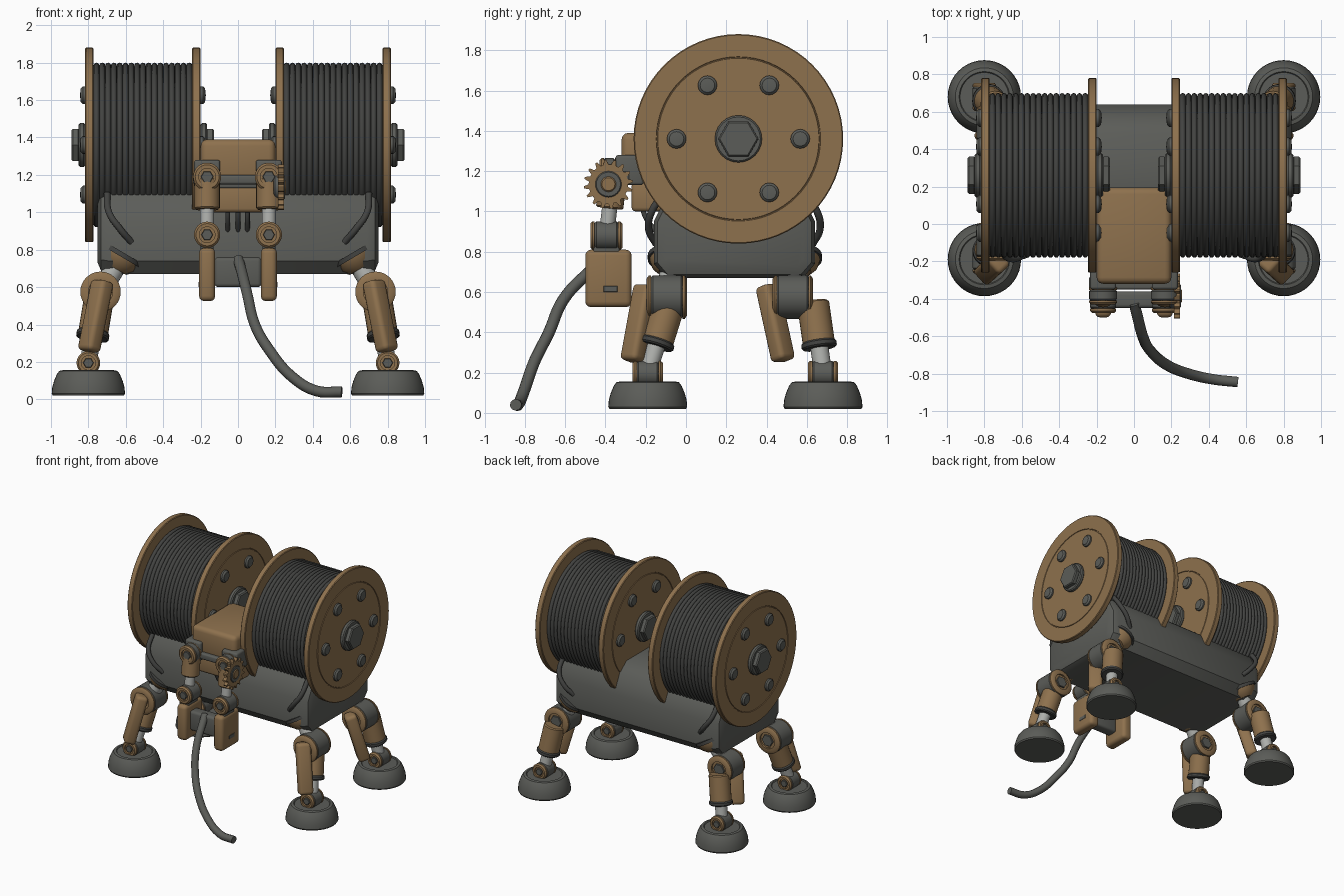
import bpy, bmesh, math
from mathutils import Vector

if "Cube" in bpy.data.objects:
    bpy.data.objects.remove(bpy.data.objects["Cube"])


def material(name, r, g, b):
    m = bpy.data.materials.new(name)
    m.use_nodes = True
    m.diffuse_color = (r, g, b, 1)
    m.node_tree.nodes["Principled BSDF"].inputs["Base Color"].default_value = (r, g, b, 1)
    return m


BROWN = material("ochre brown", 0.27, 0.165, 0.075)
GREY = material("steel grey", 0.105, 0.108, 0.098)
DARK = material("dark grey", 0.055, 0.056, 0.053)
LIGHT = material("bare metal", 0.42, 0.43, 0.41)


def finish(name, bm, mat):
    bmesh.ops.recalc_face_normals(bm, faces=bm.faces)
    me = bpy.data.meshes.new(name)
    bm.to_mesh(me)
    bm.free()
    me.materials.append(mat)
    for p in me.polygons:
        p.use_smooth = True
    me.set_sharp_from_angle(angle=math.radians(35))
    ob = bpy.data.objects.new(name, me)
    bpy.context.collection.objects.link(ob)
    return ob


def lathe(name, profile, origin, axis, mat, sides=32):
    """Turn (radius, height) points around an axis."""
    bm = bmesh.new()
    vs = [bm.verts.new((r, 0, h)) for r, h in profile]
    es = [bm.edges.new(p) for p in zip(vs, vs[1:])]
    bmesh.ops.spin(bm, geom=vs + es, cent=(0, 0, 0), axis=(0, 0, 1),
                   angle=math.tau, steps=sides)
    bmesh.ops.remove_doubles(bm, verts=bm.verts, dist=1e-5)
    bmesh.ops.dissolve_degenerate(bm, edges=bm.edges, dist=1e-5)
    ob = finish(name, bm, mat)
    ob.rotation_euler = Vector(axis).to_track_quat('Z', 'Y').to_euler()
    ob.location = origin
    return ob


def rod(name, a, b, r, mat, sides=24, edge=0.008):
    """Cylinder between two points with a small edge chamfer."""
    a, b = Vector(a), Vector(b)
    n = (b - a).length
    return lathe(name, [(0, 0), (r - edge, 0), (r, edge), (r, n - edge), (r - edge, n), (0, n)],
                 a, b - a, mat, sides)


def box(name, lo, hi, mat, bevel=0.02, segments=3):
    lo, hi = Vector(lo), Vector(hi)
    bm = bmesh.new()
    bmesh.ops.create_cube(bm, size=1)
    for v in bm.verts:
        v.co = (lo + hi) / 2 + v.co * (hi - lo)
    bmesh.ops.bevel(bm, geom=bm.edges[:], offset=bevel, segments=segments,
                    profile=0.5, affect='EDGES')
    return finish(name, bm, mat)


def tube(name, points, r, mat):
    cu = bpy.data.curves.new(name, 'CURVE')
    cu.dimensions = '3D'
    cu.bevel_depth, cu.bevel_resolution, cu.resolution_u = r, 3, 6
    cu.use_fill_caps = True
    sp = cu.splines.new('BEZIER')
    sp.bezier_points.add(len(points) - 1)
    for bp, p in zip(sp.bezier_points, points):
        bp.co = p
        bp.handle_left_type = bp.handle_right_type = 'AUTO'
    cu.materials.append(mat)
    ob = bpy.data.objects.new(name, cu)
    bpy.context.collection.objects.link(ob)
    return ob


def pivot(name, x, y0, y1, z, r):
    """Joint along y: grey barrel, brown end rings and grey bolts."""
    t = 0.022
    rod(name + "_barrel", (x, y0 + t, z), (x, y1 - t, z), r, GREY)
    for y, d in ((y0 + t, -1), (y1 - t, 1)):
        lathe(name + "_ring", [(0, 0), (r, 0), (r, t * .5), (r * .85, t), (r * .6, t),
                               (r * .6, t * .4), (0, t * .4)], (x, y, z), (0, d, 0), BROWN)
        rod(name + "_bolt", (x, y, z), (x, y + d * t, z), r * .45, GREY, 6, 0.003)


# Body: faceted tank with chamfered ends
profile = [(-.10, .67), (-.16, .74), (-.16, .95), (-.09, 1.09), (0, 1.16),
           (.48, 1.16), (.57, 1.09), (.64, .95), (.64, .74), (.58, .67)]
bm = bmesh.new()
end = bm.faces.new([bm.verts.new((-.75, y, z)) for y, z in profile])
ext = bmesh.ops.extrude_face_region(bm, geom=[end])
bmesh.ops.translate(bm, vec=(1.5, 0, 0), verts=[g for g in ext["geom"] if isinstance(g, bmesh.types.BMVert)])
rims = [e for e in bm.edges if abs(e.verts[0].co.x - e.verts[1].co.x) < .01]
bmesh.ops.bevel(bm, geom=rims, offset=.06, segments=2, profile=.5, affect='EDGES')
finish("body_tank", bm, GREY)

# Cable spools
SY, SZ = .26, 1.36
for s in (-1, 1):
    coils, x0, x1 = 17, .245, .772
    step = (x1 - x0) / coils
    prof = [(0, 0)]
    for i in range(coils):
        for k in range(7):
            a = math.pi * k / 6
            prof.append((.424 + .016 * math.sin(a), step * (i + .5 - .5 * math.cos(a))))
    prof.append((0, x1 - x0))
    lathe("wound_cable", prof, (s * x0, SY, SZ), (s, 0, 0), DARK, 64)
    for xf, d in ((.245, -1), (.772, 1)):
        d *= s
        lathe("spool_flange", [(0, 0), (.515, 0), (.52, .005), (.52, .04), (.515, .045), (.408, .045),
                               (.406, .040), (.402, .040), (.400, .045), (0, .045)],
              (s * xf, SY, SZ), (d, 0, 0), BROWN, 64)
        face = s * xf + d * .045
        rod("hub_washer", (face, SY, SZ), (face + d * .035, SY, SZ), .117, GREY)
        rod("hub_nut", (face + d * .03, SY, SZ), (face + d * .072, SY, SZ), .1, GREY, 6)
        for k in range(6):
            a = math.tau * k / 6
            lathe("flange_bolt", [(.048, 0), (.048, .012), (.036, .024), (0, .028)],
                  (face, SY + .307 * math.cos(a), SZ + .307 * math.sin(a)), (d, 0, 0), GREY, 16)
    # Loose cable ends tucked into the tank, front and back
    for base, f in ((-.16, -1), (.64, 1)):
        tube("cable_end", [(s * .70, base - f * .06, 1.10), (s * .69, base + f * .01, 1.00),
                           (s * .63, base + f * .025, .91), (s * .57, base - f * .01, .84)], .018, DARK)

# Legs: hip, thigh rod, knee, shin, ankle and foot
for s in (-1, 1):
    for f, foot_y, hip_y, knee_y, shin_y in ((-1, -.19, -.065, -.095, -.08), (1, .68, .55, .53, .63)):
        hip = Vector((s * .60, hip_y, .80))
        axis = Vector((s * .5, 0, -.85)).normalized()
        lathe("hip_flange", [(0, 0), (.125, 0), (.125, .025), (0, .025)],
              hip + axis * .02, axis, DARK)
        lathe("hip_cup", [(0, 0), (.115, 0), (.105, .035), (.07, .07), (0, .07)],
              hip + axis * .045, axis, BROWN)
        knee = Vector((s * .735, knee_y, .575))
        ankle = Vector((s * .80, foot_y, .20))
        rod("thigh_rod", hip + axis * .05, knee, .055, LIGHT)
        pivot("knee", knee.x, knee_y - .10, knee_y + .10, .575, .108)
        top = Vector((s * .742, shin_y, .55))
        way = (ankle - top).normalized()
        rod("shin_sleeve", top, top + way * .22, .08, BROWN)
        rod("shin_collar", top + way * .20, top + way * .235, .088, DARK)
        rod("shin_rod", top + way * .2, ankle, .045, LIGHT)
        # Side link beside the shin
        n = knee_y - .115
        link = box("knee_link", (-.055, -.045, -.33), (.055, .045, .06), BROWN, .025)
        link.location = (knee.x, n, .575)
        lower = Vector((s * .79, n + (-.05 if f < 0 else .06), .30))
        link.rotation_euler = (Vector((knee.x, n, .575)) - lower).to_track_quat('Z', 'Y').to_euler()
        pivot("ankle", ankle.x, foot_y - .075, foot_y + .075, .195, .063)
        lathe("foot", [(0, .02), (.19, .02), (.196, .03), (.193, .065), (.183, .10), (.168, .135),
                       (.155, .152), (.135, .156), (.13, .15), (0, .15)],
              (s * .80, foot_y, 0), (0, 0, 1), GREY, 40)

# Head: rounded housing, lower jaw and front bracket
box("head_housing", (-.2, -.32, 1.17), (.2, .195, 1.39), BROWN, .035)
box("head_band", (-.185, -.28, 1.13), (.185, .1, 1.18), GREY, .008)
box("head_base", (-.19, -.27, 1.0), (.19, .1, 1.145), BROWN, .02)
box("shoulder_bar", (-.24, -.35, 1.15), (.24, -.28, 1.20), GREY, .012)
for x in (-.055, 0, .05):
    tube("neck_pipe", [(x, -.22, 1.03), (x, -.2, .97), (x, -.14, .89)], .013, DARK)

# Arms
for s in (-1, 1):
    x = s * .165
    shoulder, elbow = Vector((x, -.36, 1.18)), Vector((x, -.395, .88))
    box("shoulder_block", (x - .07, -.35, 1.13), (x + .07, -.21, 1.28), GREY, .015)
    pivot("shoulder", x, -.43, -.33, 1.19, .075)
    rod("upper_arm", shoulder, shoulder.lerp(elbow, .55), .068, BROWN)
    rod("arm_rod", shoulder.lerp(elbow, .5), elbow, .038, LIGHT)
    pivot("elbow", x, -.475, -.315, .88, .07)
    box("wrist", (x - .035, -.46, .77), (x + .035, -.33, .87), GREY, .01)
    box("claw_plate", (x - .043, -.50, .525), (x + .043, -.27, .81), BROWN, .028)
    box("claw_inset", (x + s * .039 - .006, -.41, .60), (x + s * .039 + .006, -.34, .63), GREY, .002, 1)

# Toothed wheel on one shoulder
bm = bmesh.new()
teeth = 16
ring = []
for i in range(teeth):
    for k, r in enumerate((.098, .122, .122, .098)):
        a = math.tau * (i + k * .22) / teeth
        ring.append(bm.verts.new((.215, -.385 + r * math.cos(a), 1.135 + r * math.sin(a))))
ext = bmesh.ops.extrude_face_region(bm, geom=[bm.faces.new(ring)])
bmesh.ops.translate(bm, vec=(.03, 0, 0), verts=[g for g in ext["geom"] if isinstance(g, bmesh.types.BMVert)])
finish("gear", bm, BROWN)
rod("gear_washer", (.19, -.385, 1.135), (.25, -.385, 1.135), .068, GREY)
rod("gear_cap", (.24, -.385, 1.135), (.256, -.385, 1.135), .04, BROWN)

# Nozzle block between the claws and trailing hose
box("nozzle_block", (-.125, -.45, .60), (.125, -.36, .76), GREY, .02)
tube("hose", [(0, -.42, .75), (.015, -.48, .70), (.05, -.61, .56), (.09, -.68, .40), (.17, -.75, .26),
              (.29, -.80, .12), (.42, -.83, .045), (.555, -.845, .04)], .029, GREY)
